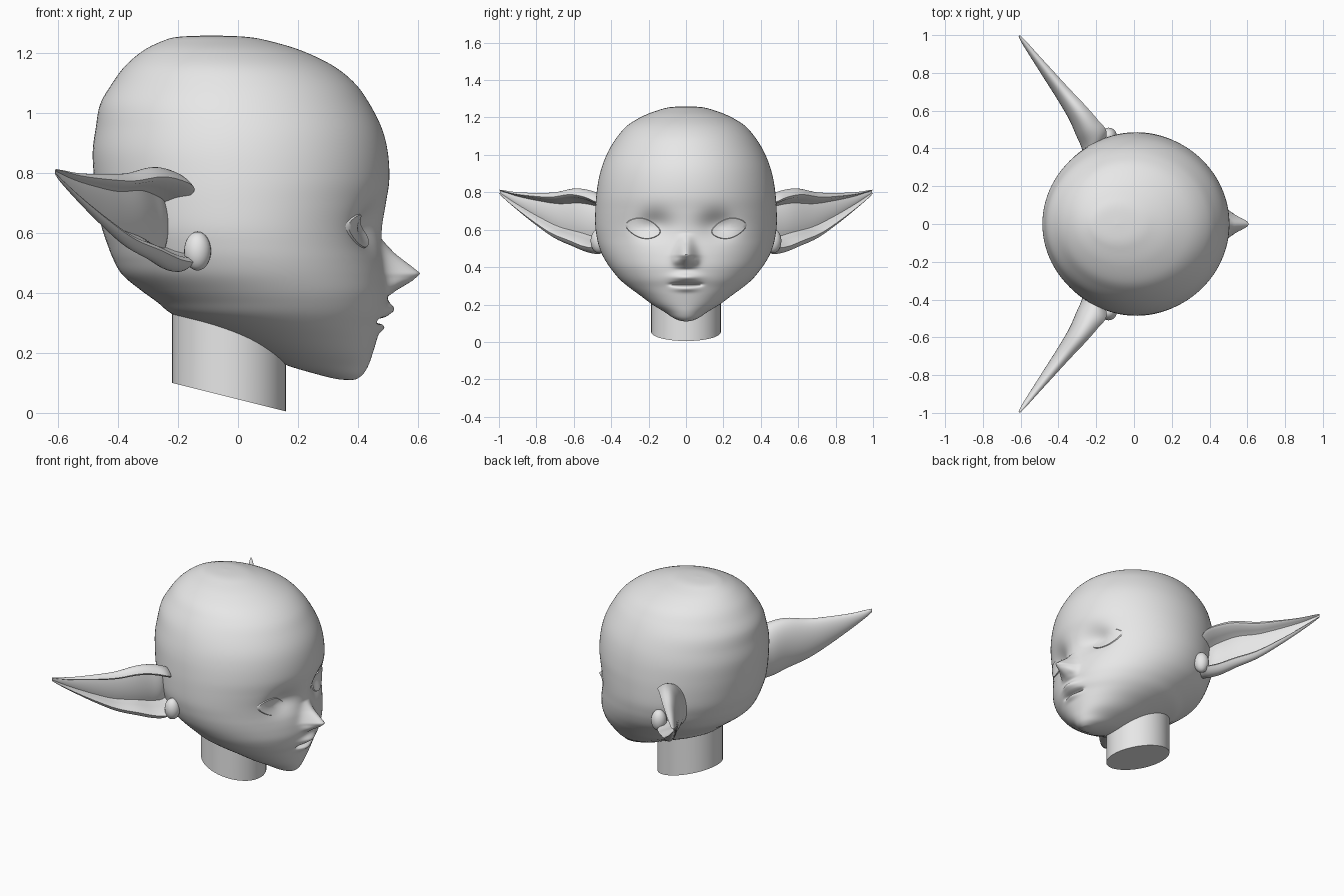
import bpy, bmesh, math
from mathutils import Vector
from mathutils.bvhtree import BVHTree

if "Cube" in bpy.data.objects:
    bpy.data.objects.remove(bpy.data.objects["Cube"])

skin = bpy.data.materials.new("grey_skin")
skin.diffuse_color = (0.8, 0.8, 0.8, 1)
skin.use_nodes = True
skin.node_tree.nodes["Principled BSDF"].inputs["Base Color"].default_value = skin.diffuse_color


def finish(name, bm, angle=60):
    """Turn a bmesh into a smooth shaded object."""
    bmesh.ops.remove_doubles(bm, verts=bm.verts[:], dist=0.00005)
    bmesh.ops.recalc_face_normals(bm, faces=bm.faces[:])
    me = bpy.data.meshes.new(name)
    bm.to_mesh(me)
    bm.free()
    me.materials.append(skin)
    ob = bpy.data.objects.new(name, me)
    bpy.context.collection.objects.link(ob)
    bpy.ops.object.select_all(action='DESELECT')
    ob.select_set(True)
    bpy.context.view_layer.objects.active = ob
    bpy.ops.object.shade_smooth_by_angle(angle=math.radians(angle))
    return ob


def spline(keys, steps):
    """Catmull-Rom samples through rows of numbers."""
    out = []
    n = len(keys)
    for i in range(n - 1):
        p0, p1, p2, p3 = (keys[max(0, min(n - 1, i + d))] for d in (-1, 0, 1, 2))
        for k in range(steps):
            t = k / steps
            out.append([0.5 * (2 * b + (c - a) * t + (2 * a - 5 * b + 4 * c - d) * t * t
                               + (3 * b - a - 3 * c + d) * t ** 3)
                        for a, b, c, d in zip(p0, p1, p2, p3)])
    out.append(list(keys[-1]))
    return out


def loft(rings, caps=False):
    """Skin a list of closed rings."""
    bm = bmesh.new()
    vs = [[bm.verts.new(p) for p in r] for r in rings]
    n = len(vs[0])
    for a, b in zip(vs, vs[1:]):
        for i in range(n):
            j = (i + 1) % n
            bm.faces.new((a[i], a[j], b[j], b[i]))
    if caps:
        bm.faces.new(vs[0])
        bm.faces.new(vs[-1])
    return bm


def lerp_table(table, x):
    for (x0, y0), (x1, y1) in zip(table, table[1:]):
        if x0 <= x <= x1:
            return y0 + (y1 - y0) * (x - x0) / (x1 - x0)
    return 0.0


NOSE = [(.388, 0), (.41, .03), (.44, .083), (.465, .115), (.49, .088), (.53, .042), (.58, 0)]


def face_relief(y, z):
    """Forward offset of the nose, lips and eye sockets."""
    g = lambda v, c, w: math.exp(-((v - c) / w) ** 2)
    ay = abs(y)
    d = lerp_table(NOSE, z) * g(y, 0, .05 if z < .46 else .05 - .15 * (z - .46))
    d += .012 * g(ay, .05, .018) * g(z, .43, .02)             # nostril wings
    d -= .05 * g(ay, .17, .09) * g(z, .625, .07)              # eye sockets
    d += .028 * g(y, 0, .07) * g(z, .345, .022)               # upper lip
    d -= .04 * math.exp(-(y / .075) ** 4) * g(z, .307, .008)  # mouth slit
    d += .015 * g(y, 0, .06) * g(z, .284, .015)               # lower lip
    return d


# Head: rings of (height, front x, back x, half width)
HEAD = [(.110, .375, .375, 0), (.113, .395, .33, .03), (.13, .418, .26, .07),
        (.16, .436, .16, .115), (.20, .45, .07, .18), (.25, .465, -.04, .247),
        (.29, .475, -.13, .302), (.33, .49, -.22, .35), (.37, .497, -.27, .385),
        (.41, .50, -.325, .415), (.46, .495, -.385, .445), (.51, .487, -.415, .465),
        (.56, .481, -.435, .477), (.62, .482, -.455, .485), (.70, .494, -.47, .485),
        (.78, .505, -.48, .48), (.87, .50, -.485, .467), (.95, .48, -.475, .445),
        (1.03, .44, -.46, .41), (1.10, .39, -.42, .365), (1.16, .315, -.375, .31),
        (1.21, .21, -.315, .225), (1.24, .11, -.255, .145), (1.255, .03, -.20, .085),
        (1.26, -.09, -.09, 0)]
rings = []
for z, xf, xb, hw in spline(HEAD, 8):
    ring = []
    for i in range(144):
        phi = 2 * math.pi * i / 144
        th = phi - 0.5 * math.sin(phi)      # denser towards the face
        y = hw * math.sin(th)
        x = (xf + xb) / 2 + (xf - xb) / 2 * math.cos(th)
        if math.cos(th) > 0 and hw > .1:
            x += face_relief(y, z) * min(1, 3 * math.cos(th))
        ring.append((x, y, z))
    rings.append(ring)
head_bm = loft(rings)
bvh = BVHTree.FromBMesh(head_bm)
finish("head", head_bm)

# Neck: upright cylinder with a slanted cut at the bottom
circle = [(-.03 + .19 * math.cos(a), .186 * math.sin(a))
          for a in (2 * math.pi * i / 48 for i in range(48))]
neck = loft([[(x, y, .1 - .25 * (x + .22)) for x, y in circle],
             [(x, y, .38) for x, y in circle]], caps=True)
for v in neck.verts:
    v.co.z = max(v.co.z, 0)
finish("neck", neck, 40)

# Ear stations: centre x, centre y, top z, bottom z, half thickness
EAR = [(-.20, .38, .74, .50, .085), (-.195, .455, .785, .472, .10),
       (-.235, .52, .812, .478, .088), (-.29, .60, .82, .51, .07),
       (-.37, .70, .80, .555, .052), (-.45, .80, .797, .625, .038),
       (-.53, .90, .80, .705, .024), (-.585, .97, .81, .765, .014),
       (-.607, .997, .814, .792, .005)]


def ear_section(cx, cy, zt, zb, half, side):
    """Rounded back, raised rim and hollow front."""
    ring = []
    for k in range(48):
        a = 2 * math.pi * k / 48
        v, n = math.cos(a), math.sin(a)
        if n > 0:
            n -= 1.5 * max(0, min(1, 2 * (1 - (v / .74) ** 2)))
        n *= half
        ring.append((cx + .8 * n, side * (cy + .6 * n), (zt + zb) / 2 + (zt - zb) / 2 * v))
    return ring


for side, label in ((1, "left"), (-1, "right")):
    # Pointed ear
    stations = spline(EAR, 6)
    finish(label + "_ear", loft([ear_section(*s, side) for s in stations], caps=True))

    # Small fold at the front of the ear
    bm = bmesh.new()
    bmesh.ops.create_uvsphere(bm, u_segments=24, v_segments=14, radius=1)
    for v in bm.verts:
        v.co = Vector((-.135 + .045 * v.co.x, side * (.465 + .045 * v.co.y), .54 + .065 * v.co.z))
    finish(label + "_ear_fold", bm)

    # Almond eye, a thin plate draped over the socket
    eye = []
    for r in (0.0001, .25, .5, .75, .93, 1.0):
        ring = []
        for k in range(40):
            a = 2 * math.pi * k / 40
            c, s = math.cos(a), math.sin(a)
            y = side * (.23 + .097 * r * c)
            z = .607 + r * (.018 * c + .056 * s * (1 - .25 * c * c))
            hit = bvh.ray_cast(Vector((1, y, z)), Vector((-1, 0, 0)))[0]
            ring.append((hit.x + (.006 if r < 1 else -.004), y, z))
        eye.append(ring)
    finish(label + "_eye", loft(eye), 35)
